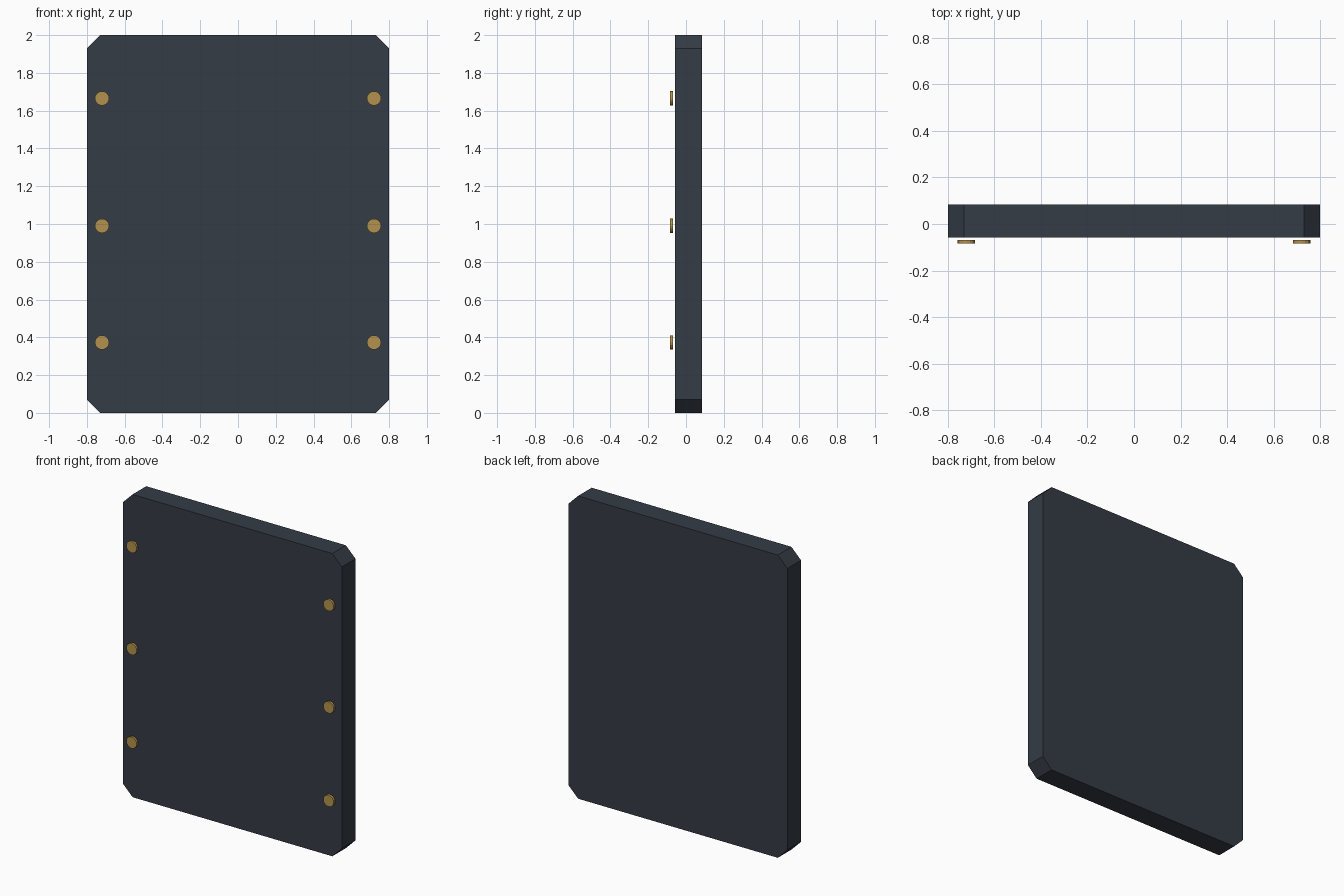
import bpy, bmesh
from math import pi

if "Cube" in bpy.data.objects:
    bpy.data.objects.remove(bpy.data.objects["Cube"])


def material(name, color):
    m = bpy.data.materials.new(name)
    m.diffuse_color = color
    m.use_nodes = True
    m.node_tree.nodes["Principled BSDF"].inputs["Base Color"].default_value = m.diffuse_color
    return m


slate = material("slate", (0.035, 0.045, 0.06, 1))
brass = material("brass", (0.45, 0.29, 0.075, 1))

W, H, C = 0.80, 2.0, 0.07      # half width, height, corner cut
FRONT, BACK = -0.058, 0.084

# Panel: rectangle with clipped corners, extruded in depth
outline = [(-W + C, 0), (W - C, 0), (W, C), (W, H - C),
           (W - C, H), (-W + C, H), (-W, H - C), (-W, C)]
bm = bmesh.new()
face = bm.faces.new([bm.verts.new((x, FRONT, z)) for x, z in outline])
ext = bmesh.ops.extrude_face_region(bm, geom=[face])
verts = [g for g in ext["geom"] if isinstance(g, bmesh.types.BMVert)]
bmesh.ops.translate(bm, verts=verts, vec=(0, BACK - FRONT, 0))
bmesh.ops.recalc_face_normals(bm, faces=bm.faces)
mesh = bpy.data.meshes.new("panel")
bm.to_mesh(mesh)
bm.free()
panel = bpy.data.objects.new("panel", mesh)
bpy.context.collection.objects.link(panel)
mesh.materials.append(slate)

# Brass studs: three down each side, standing just off the front face
for side, x in (("left", -0.72), ("right", 0.72)):
    for level, z in (("lower", 0.373), ("middle", 0.99), ("upper", 1.665)):
        bpy.ops.mesh.primitive_cylinder_add(
            vertices=16, radius=0.038, depth=0.016,
            location=(x, -0.076, z), rotation=(pi / 2, 0, 0))
        stud = bpy.context.object
        stud.name = f"stud_{level}_{side}"
        stud.data.materials.append(brass)
